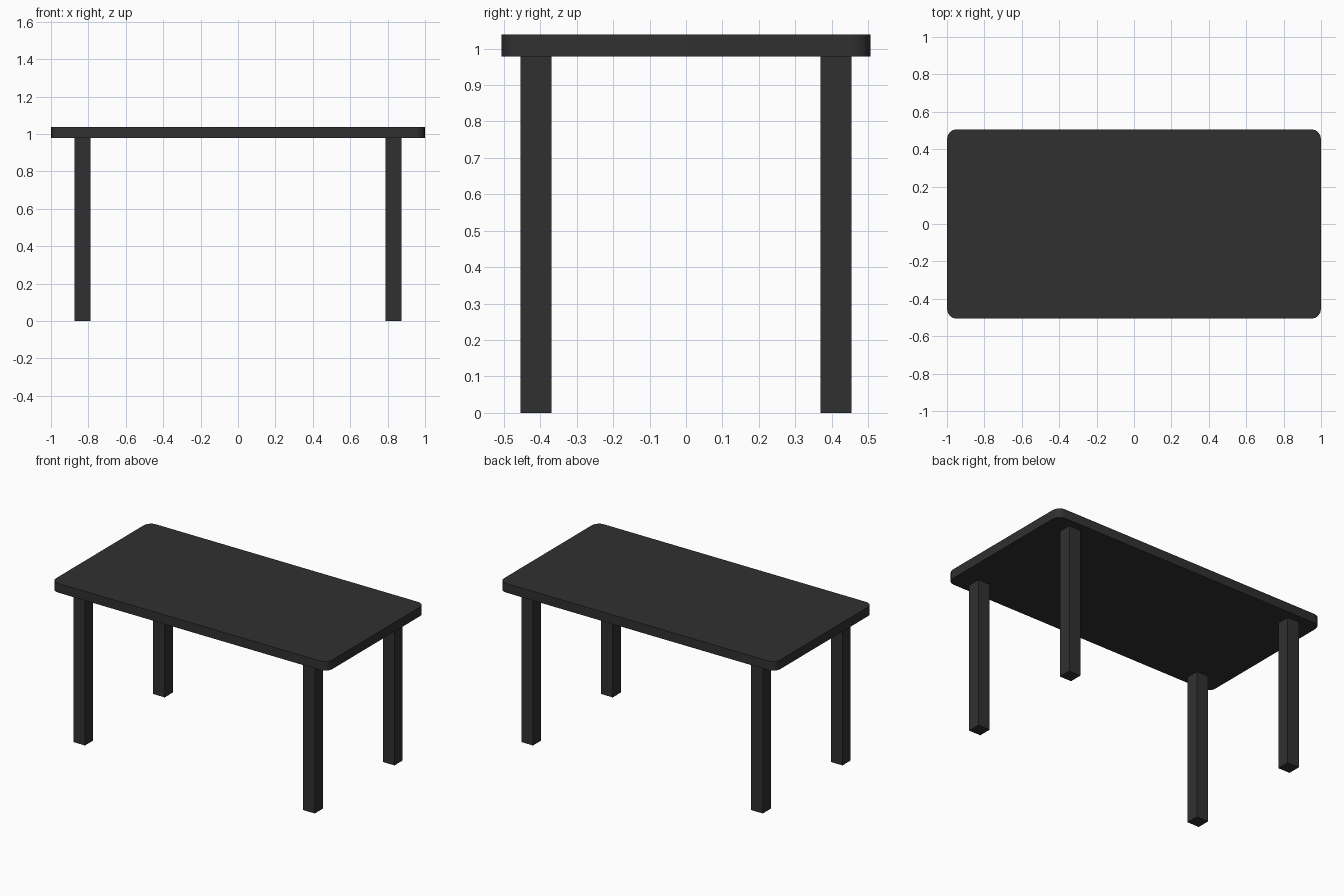
import bpy, math

if "Cube" in bpy.data.objects:
    bpy.data.objects.remove(bpy.data.objects["Cube"])

black = bpy.data.materials.new("charcoal black")
black.diffuse_color = (0.03, 0.03, 0.03, 1)
black.use_nodes = True
black.node_tree.nodes["Principled BSDF"].inputs["Base Color"].default_value = black.diffuse_color


def prism(name, outline, z0, z1):
    """Extrude a closed outline between two heights."""
    n = len(outline)
    verts = [(x, y, z) for z in (z0, z1) for x, y in outline]
    faces = [tuple(reversed(range(n))), tuple(range(n, 2 * n))]
    faces += [(i, (i + 1) % n, n + (i + 1) % n, n + i) for i in range(n)]
    mesh = bpy.data.meshes.new(name)
    mesh.from_pydata(verts, [], faces)
    mesh.materials.append(black)
    obj = bpy.data.objects.new(name, mesh)
    bpy.context.collection.objects.link(obj)
    return obj


# Tabletop: slab with rounded corners
HX, HY, RX, RY, SEG = 1.0, 0.506, 0.05, 0.054, 4
outline = []
for k, (sx, sy) in enumerate([(1, 1), (-1, 1), (-1, -1), (1, -1)]):
    for i in range(SEG + 1):
        a = math.pi / 2 * (k + i / SEG)
        outline.append((sx * (HX - RX) + RX * math.cos(a),
                        sy * (HY - RY) + RY * math.sin(a)))
top = prism("tabletop", outline, 0.978, 1.038)
bpy.context.view_layer.objects.active = top
top.select_set(True)
bpy.ops.object.shade_smooth_by_angle(angle=math.radians(30))

# Four square legs
LX, LY, H = 0.832, 0.412, 0.0425
for side, sx in (("left", -1), ("right", 1)):
    for end, sy in (("front", -1), ("back", 1)):
        corners = [(sx * LX + dx * H, sy * LY + dy * H)
                   for dx, dy in ((1, 1), (-1, 1), (-1, -1), (1, -1))]
        prism(f"{end}_{side}_leg", corners, 0, 0.978)
